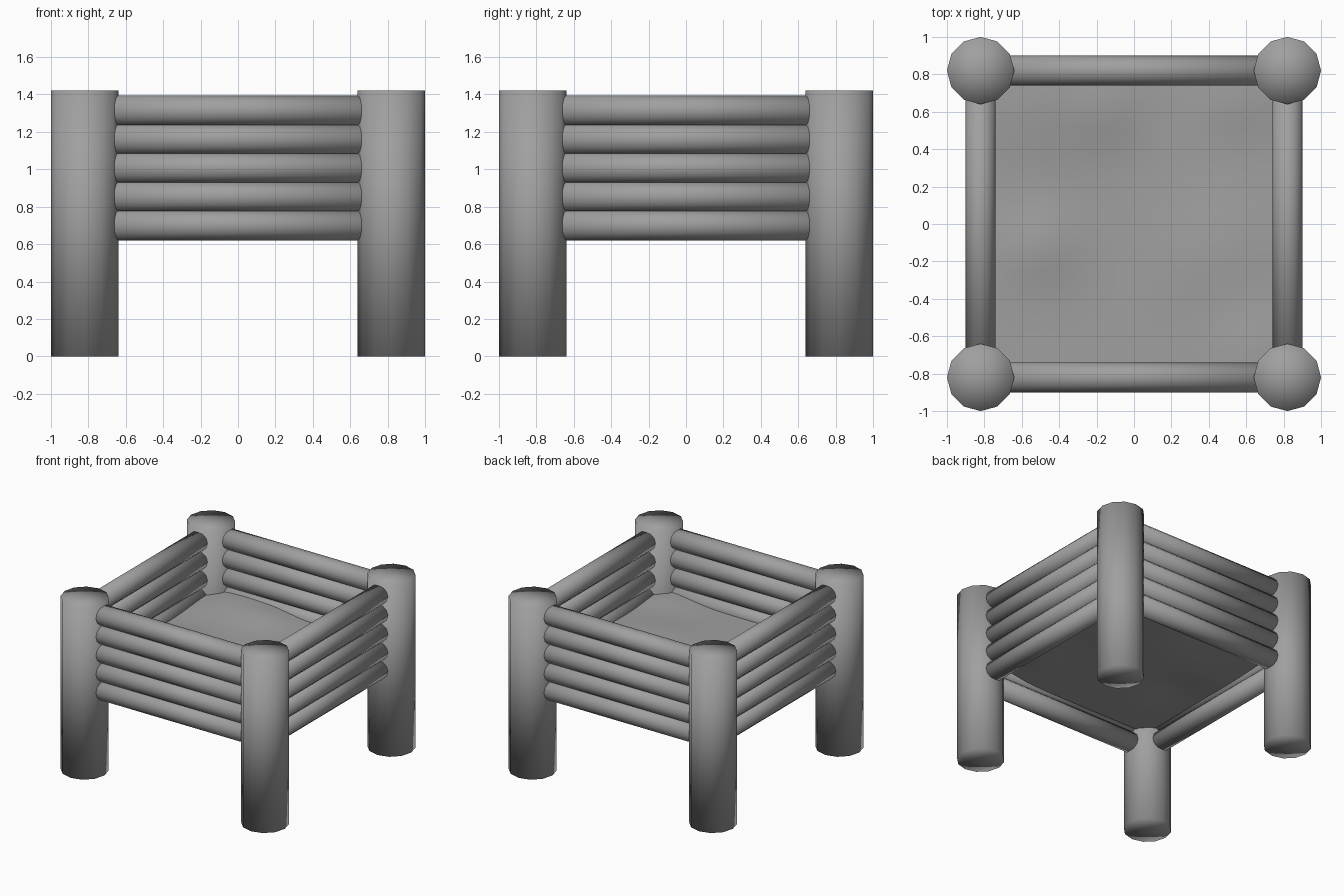
import bpy, bmesh, math
from math import pi, exp

if "Cube" in bpy.data.objects:
    bpy.data.objects.remove(bpy.data.objects["Cube"])

POST, R_POST, H_POST = 0.82, 0.18, 1.42
R_RAIL, RAIL_HALF = 0.08, 0.82

# Darker grey shared by every part
grey = bpy.data.materials.new("dark_grey")
grey.diffuse_color = (0.35, 0.35, 0.35, 1)
grey.use_nodes = True
grey.node_tree.nodes["Principled BSDF"].inputs["Base Color"].default_value = grey.diffuse_color


def cylinder(name, radius, length, loc, rot=(0, 0, 0), sides=12):
    bpy.ops.mesh.primitive_cylinder_add(vertices=sides, radius=radius, depth=length,
                                        end_fill_type='TRIFAN',
                                        location=loc, rotation=rot)
    ob = bpy.context.object
    ob.name = name
    ob.data.materials.append(grey)
    bpy.ops.object.shade_smooth()   # soft shading runs over the caps too
    return ob


# Four round corner posts
for sx in (-1, 1):
    for sy in (-1, 1):
        cylinder("corner_post", R_POST, H_POST, (sx * POST, sy * POST, H_POST / 2))

# Five stacked log rails on each side
for i in range(5):
    z = 0.70 + i * 0.1535
    for s in (-1, 1):
        cylinder("front_back_rail", R_RAIL, 2 * RAIL_HALF, (0, s * POST, z), (0, pi / 2, 0))
        cylinder("side_rail", R_RAIL, 2 * RAIL_HALF, (s * POST, 0, z), (pi / 2, 0, 0))

# Soil slab with soft mounds on top: x, y, height, spread
MOUNDS = [(-0.5, 0.72, 0.05, 0.35), (-0.15, 0.62, 0.03, 0.2), (-0.5, -0.12, 0.04, 0.2),
          (0.55, 0.68, 0.03, 0.2), (0.45, -0.15, 0.03, 0.3), (0.65, -0.7, 0.04, 0.25)]
for name, level, strength in (("soil_top", 0.86, 1.0), ("soil_underside", 0.79, 0.7)):
    bm = bmesh.new()
    bmesh.ops.create_grid(bm, x_segments=18, y_segments=18, size=0.76)
    for v in bm.verts:
        v.co.z = level + strength * sum(
            h * exp(-((v.co.x - x) ** 2 + (v.co.y - y) ** 2) / (r * r))
            for x, y, h, r in MOUNDS)
    if name == "soil_underside":
        bmesh.ops.reverse_faces(bm, faces=bm.faces)
    for f in bm.faces:
        f.smooth = True
    mesh = bpy.data.meshes.new(name)
    bm.to_mesh(mesh)
    bm.free()
    mesh.materials.append(grey)
    bpy.context.collection.objects.link(bpy.data.objects.new(name, mesh))
